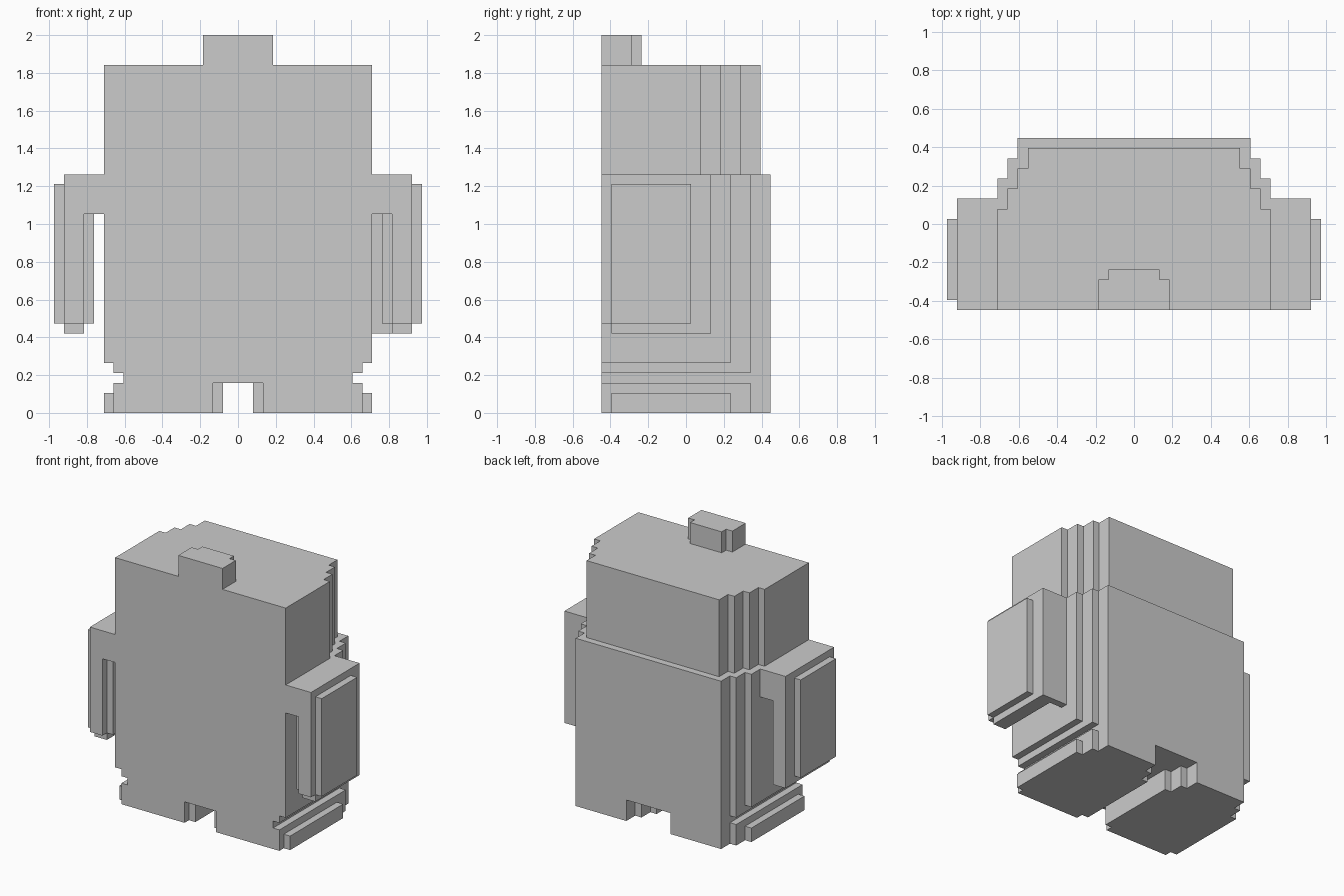
import bpy
import bmesh

if "Cube" in bpy.data.objects:
    bpy.data.objects.remove(bpy.data.objects["Cube"])

U = 2 / 38  # one block of the model's grid


def part(name, prisms, side=1):
    """Make one object from prisms (outline, z0, z1) in grid units; side=-1 mirrors in x."""
    bm = bmesh.new()
    for outline, z0, z1 in prisms:
        verts = [bm.verts.new((side * x * U, y * U, z0 * U)) for x, y in outline]
        face = bm.faces.new(verts)
        ext = bmesh.ops.extrude_face_region(bm, geom=[face], use_keep_orig=True)
        top = [g for g in ext["geom"] if isinstance(g, bmesh.types.BMVert)]
        bmesh.ops.translate(bm, verts=top, vec=(0, 0, (z1 - z0) * U))
    bmesh.ops.recalc_face_normals(bm, faces=bm.faces)
    mesh = bpy.data.meshes.new(name)
    bm.to_mesh(mesh)
    bm.free()
    obj = bpy.data.objects.new(name, mesh)
    bpy.context.collection.objects.link(obj)
    return obj


def rect(x0, x1, y0, y1):
    return [(x0, y0), (x1, y0), (x1, y1), (x0, y1)]


def stepped(steps, front=-8.5):
    """Symmetric outline, flat in front, narrowing backwards by (half width, y end)."""
    right, y = [], front
    for half, y_end in steps:
        right += [(half, y), (half, y_end)]
        y = y_end
    return right + [(-x, y) for x, y in reversed(right)]


# Torso, with its underside stepping in towards the hips
torso_steps = [(13.5, 4.5), (12.5, 6.5), (11.5, 8.5)]
part("torso", [
    (stepped(torso_steps), 5, 24),
    (stepped(torso_steps[1:]), 4, 5),
    (stepped(torso_steps[2:]), 3, 4),
])

# Head and the small knob on its front top edge
part("head", [(stepped([(13.5, 1.5), (12.5, 3.5), (11.5, 5.5), (10.5, 7.5)]), 24, 35)])
part("head_knob", [(stepped([(3.5, -5.5), (2.5, -4.5)]), 35, 38)])

# Leg outlines: the inner wall is full height, the outer bulge is lower
inner = [(3.5, 8.5), (3.5, 6.5), (2.5, 6.5), (2.5, 4.5),
         (1.5, 4.5), (1.5, -7.5), (2.5, -7.5), (2.5, -8.5)]
leg_upper = inner + [(12.5, -8.5), (12.5, 6.5), (11.5, 6.5), (11.5, 8.5)]
leg_lower = inner + [(12.5, -8.5), (12.5, -7.5), (13.5, -7.5), (13.5, 4.5),
                     (12.5, 4.5), (12.5, 6.5), (11.5, 6.5), (11.5, 8.5)]

for side, label in ((1, "right"), (-1, "left")):
    part(label + "_leg", [(leg_upper, 2, 3), (leg_lower, 0, 2)], side)
    part(label + "_shoulder", [(rect(13.5, 17.5, -8.5, 2.5), 20, 24)], side)
    part(label + "_arm", [
        (rect(15.5, 17.5, -8.5, 2.5), 9, 20),   # main slab
        (rect(15.5, 17.5, -7.5, 2.5), 8, 9),    # lower lip
        (rect(17.5, 18.5, -7.5, 0.5), 9, 23),   # outer plate
        (rect(14.5, 15.5, -7.5, 0.5), 9, 20),   # inner plate
    ], side)

# Web closing the gap behind one arm only
part("right_arm_web", [(rect(13.5, 15.5, 1.5, 2.5), 8, 20)])
